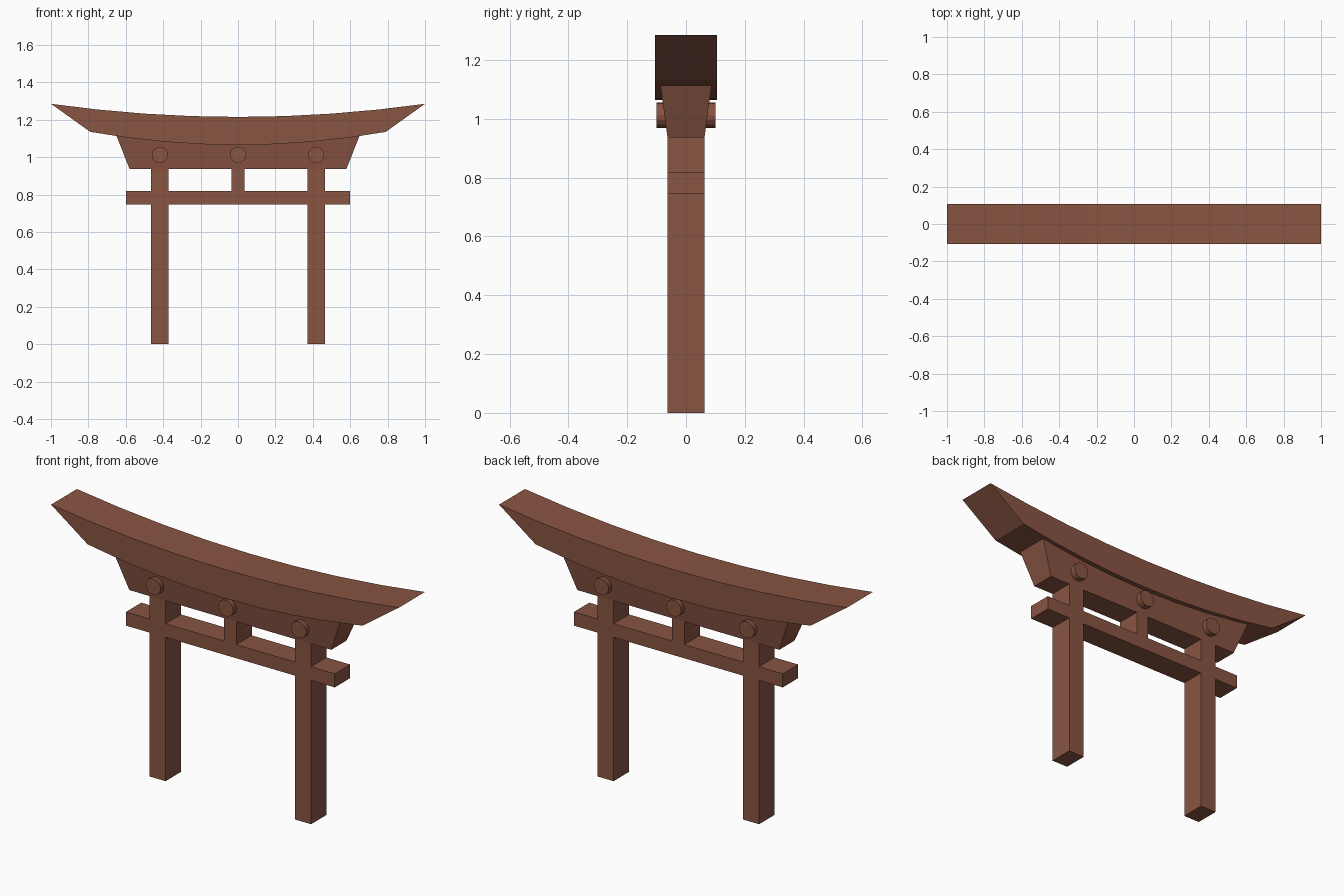
import bpy, bmesh, math
from mathutils import Matrix

if "Cube" in bpy.data.objects:
    bpy.data.objects.remove(bpy.data.objects["Cube"])

wood = bpy.data.materials.new("red_brown_wood")
wood.diffuse_color = (0.25, 0.09, 0.055, 1)
wood.use_nodes = True
wood.node_tree.nodes["Principled BSDF"].inputs["Base Color"].default_value = wood.diffuse_color


def finish(name, bm):
    bmesh.ops.recalc_face_normals(bm, faces=bm.faces)
    mesh = bpy.data.meshes.new(name)
    bm.to_mesh(mesh)
    bm.free()
    mesh.materials.append(wood)
    obj = bpy.data.objects.new(name, mesh)
    bpy.context.collection.objects.link(obj)
    return obj


def box(name, x, half_x, half_y, z0, z1, top_x=None, top_y=None):
    """Box with an optionally wider top."""
    bm = bmesh.new()
    bmesh.ops.create_cube(bm, size=2)
    for v in bm.verts:
        top = v.co.z > 0
        v.co.x = x + v.co.x * (top_x if top and top_x else half_x)
        v.co.y *= top_y if top and top_y else half_y
        v.co.z = z1 if top else z0
    return finish(name, bm)


# Curved roof beam: quad strip profile, extruded through the depth
def roof(name, half_y, steps=8):
    bm = bmesh.new()
    loops = []
    for i in range(steps + 1):
        t = -1 + 2 * i / steps
        lift = 0.07 * t * t
        loops.append([bm.verts.new(p) for p in (
            (t, -half_y, 1.215 + lift), (t, half_y, 1.215 + lift),
            (0.79 * t, half_y, 1.065 + lift), (0.79 * t, -half_y, 1.065 + lift))])
    for a, b in zip(loops, loops[1:]):
        for k in range(4):
            n = (k + 1) % 4
            bm.faces.new((a[k], a[n], b[n], b[k]))
    bm.faces.new(loops[0])
    bm.faces.new(loops[-1])
    return finish(name, bm)


roof("roof_beam", 0.106)

# Flared beam under the roof
box("upper_beam", 0, 0.58, 0.063, 0.937, 1.135, top_x=0.658, top_y=0.09)

# Pillars, tie beam and centre strut
for side, x in (("left", -0.418), ("right", 0.418)):
    box(side + "_pillar", x, 0.046, 0.063, 0, 0.94)
box("tie_beam", 0, 0.60, 0.063, 0.747, 0.818)
box("centre_strut", 0, 0.035, 0.063, 0.81, 0.94)

# Round pegs passing through the upper beam
for side, x in (("left", -0.418), ("centre", 0), ("right", 0.418)):
    bm = bmesh.new()
    bmesh.ops.create_cone(
        bm, cap_ends=True, segments=16, radius1=0.043, radius2=0.043, depth=0.2,
        matrix=Matrix.Translation((x, 0, 1.012)) @ Matrix.Rotation(math.pi / 2, 4, 'X'))
    finish(side + "_peg", bm)
